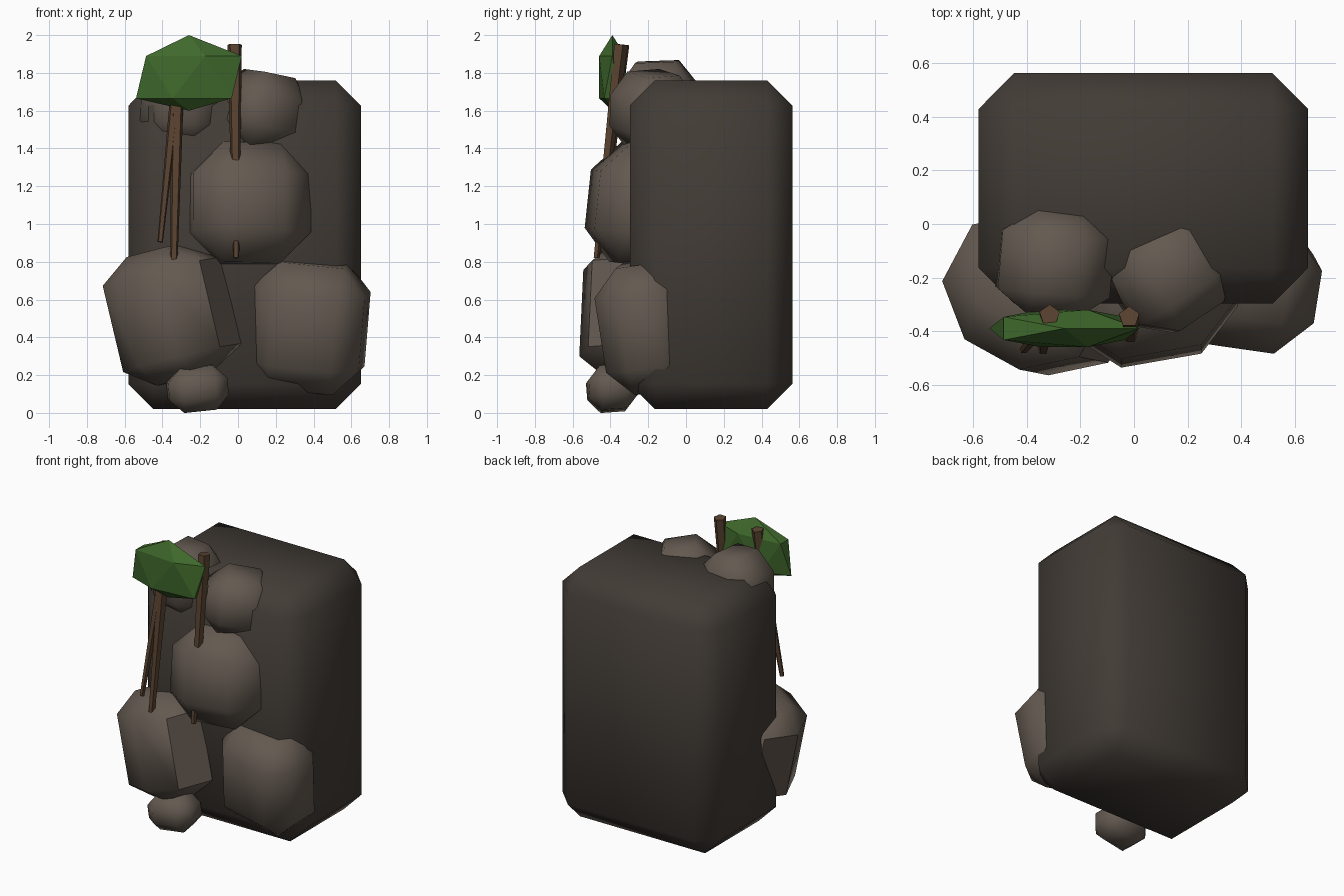
import bpy, bmesh
from math import radians
from mathutils import Matrix, Vector

if "Cube" in bpy.data.objects:
    bpy.data.objects.remove(bpy.data.objects["Cube"])


def material(name, rgb):
    m = bpy.data.materials.new(name)
    m.diffuse_color = (*rgb, 1)
    m.use_nodes = True
    m.node_tree.nodes["Principled BSDF"].inputs["Base Color"].default_value = m.diffuse_color
    return m


CLIFF = material("dark_stone", (0.055, 0.045, 0.037))
STONE = material("light_stone", (0.125, 0.10, 0.08))
BARK = material("bark", (0.10, 0.055, 0.03))
LEAF = material("leaf", (0.05, 0.14, 0.025))


def finish(bm, name, mat, smooth=None):
    bmesh.ops.recalc_face_normals(bm, faces=bm.faces)
    me = bpy.data.meshes.new(name)
    bm.to_mesh(me)
    bm.free()
    me.materials.append(mat)
    ob = bpy.data.objects.new(name, me)
    bpy.context.collection.objects.link(ob)
    if smooth:
        bpy.ops.object.select_all(action='DESELECT')
        ob.select_set(True)
        bpy.context.view_layer.objects.active = ob
        bpy.ops.object.shade_smooth_by_angle(angle=radians(smooth))
    return ob


def chamfered_box(name, mat, center, half, inner, pitch=0, roll=0, yaw=0):
    """Box whose six faces shrink to the inner half sizes, joined by chamfers."""
    rot = (Matrix.Rotation(radians(yaw), 4, 'Z') @ Matrix.Rotation(radians(pitch), 4, 'X')
           @ Matrix.Rotation(radians(roll), 4, 'Y'))
    bm = bmesh.new()
    for axis in range(3):
        for sx in (-1, 1):
            for sy in (-1, 1):
                for sz in (-1, 1):
                    s = (sx, sy, sz)
                    p = Vector([s[i] * (half[i] if i == axis else inner[i]) for i in range(3)])
                    bm.verts.new(rot @ p + Vector(center))
    bmesh.ops.convex_hull(bm, input=bm.verts)
    bmesh.ops.dissolve_limit(bm, angle_limit=radians(1), verts=bm.verts, edges=bm.edges)
    return finish(bm, name, mat, 50)


def stem(name, bottom, top, r_bottom, r_top):
    """Tapered five-sided stem between two points."""
    a, b = Vector(bottom), Vector(top)
    d = b - a
    bm = bmesh.new()
    bmesh.ops.create_cone(bm, cap_ends=True, segments=5, radius1=r_bottom, radius2=r_top, depth=d.length)
    turn = Vector((0, 0, 1)).rotation_difference(d).to_matrix().to_4x4()
    bm.transform(Matrix.Translation((a + b) / 2) @ turn)
    return finish(bm, name, BARK)


# Main cliff block
chamfered_box("cliff_block", CLIFF, (0.035, 0.133, 0.89), (0.615, 0.43, 0.87), (0.483, 0.297, 0.737))

# Boulders set into the front
chamfered_box("boulder_lower_left", STONE, (-0.35, -0.26, 0.52), (0.30, 0.27, 0.35),
              (0.12, 0.12, 0.235), 4, -13, -28)
chamfered_box("boulder_lower_right", STONE, (0.375, -0.20, 0.46), (0.30, 0.235, 0.34),
              (0.17, 0.10, 0.20), 8, 6, -9)
chamfered_box("boulder_middle", STONE, (0.05, -0.20, 1.10), (0.315, 0.30, 0.32),
              (0.152, 0.15, 0.155), -6, 1, 10)
chamfered_box("boulder_upper_right", STONE, (0.13, -0.18, 1.60), (0.21, 0.20, 0.20),
              (0.10, 0.10, 0.085), 4, 10, 33)
chamfered_box("boulder_upper_left", STONE, (-0.295, -0.145, 1.64), (0.21, 0.20, 0.22),
              (0.085, 0.11, 0.10), 2, 3, -5)
chamfered_box("pebble", STONE, (-0.215, -0.39, 0.13), (0.158, 0.13, 0.118),
              (0.087, 0.065, 0.045), 4, -6, 5)

# Stems hanging down the face
stem("stem_right", (-0.01, -0.475, 0.82), (-0.018, -0.347, 1.95), 0.017, 0.04)
stem("stem_center", (-0.34, -0.47, 0.78), (-0.315, -0.34, 1.95), 0.02, 0.04)
stem("stem_left", (-0.412, -0.47, 0.905), (-0.325, -0.365, 1.75), 0.015, 0.03)

# Flattened leaf clump
bm = bmesh.new()
bmesh.ops.create_icosphere(bm, subdivisions=1, radius=1)
for v in bm.verts:
    x, y, z = v.co
    drop = 0.045 if -0.9 < z < 0 else 0
    v.co = (-0.26 + 0.313 * x, -0.39 + 0.082 * y, 1.80 + 0.20 * z - drop)
finish(bm, "foliage", LEAF)
